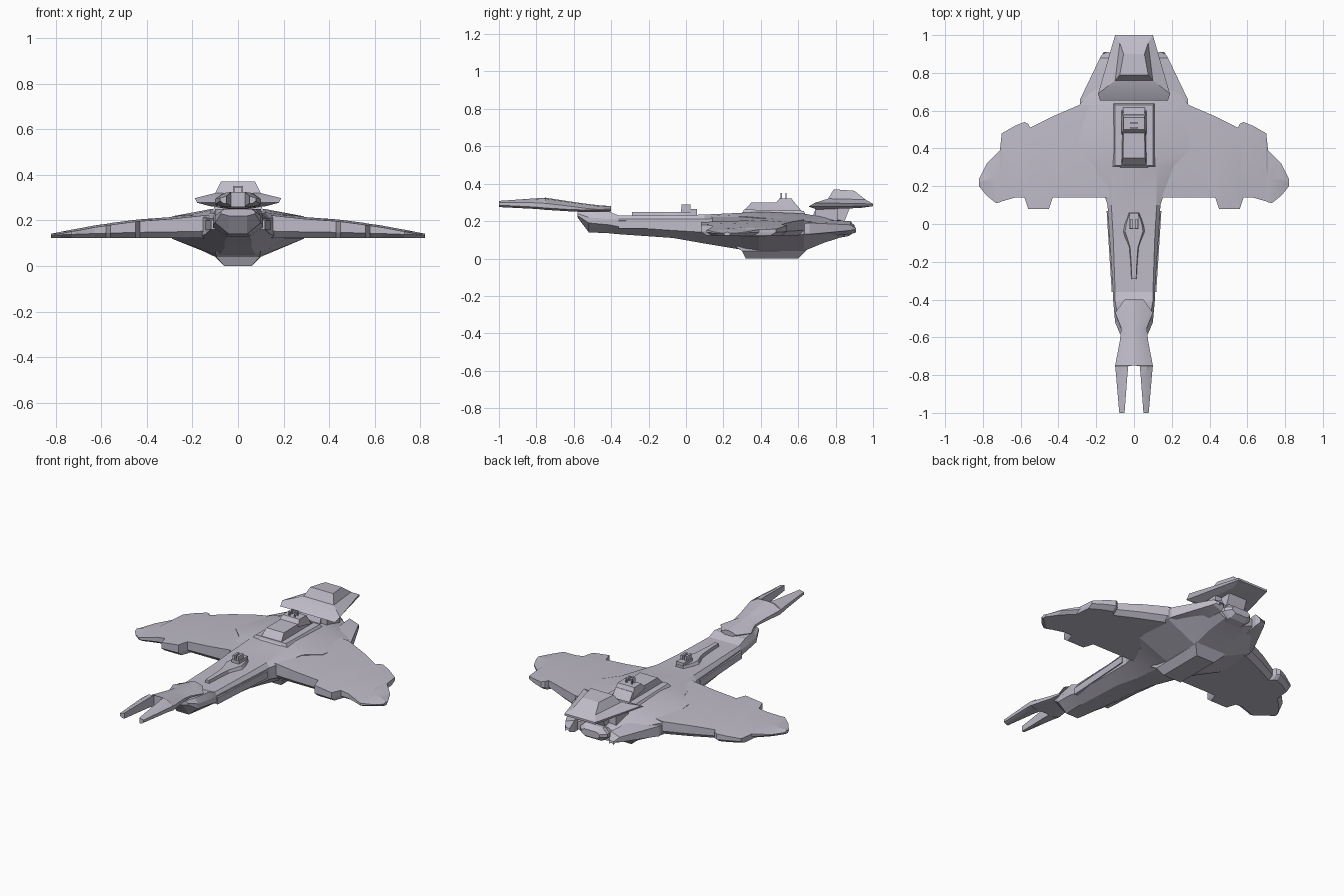
import bpy
import bmesh
from math import radians

default_cube = bpy.data.objects.get("Cube")
if default_cube:
    bpy.data.objects.remove(default_cube, do_unlink=True)

hull_grey = bpy.data.materials.new("lilac_grey")
hull_grey.use_nodes = True
hull_grey.diffuse_color = (0.52, 0.50, 0.58, 1)
hull_grey.node_tree.nodes["Principled BSDF"].inputs["Base Color"].default_value = hull_grey.diffuse_color


def loft(name, rings, mirrored=False, smooth_angle=15):
    """Skin a list of equal-length rings and cap both ends."""
    bm = bmesh.new()
    for side in ((1, -1) if mirrored else (1,)):
        loops = [[bm.verts.new((side * x, y, z)) for x, y, z in ring] for ring in rings]
        count = len(loops[0])
        for first, second in zip(loops, loops[1:]):
            for i in range(count):
                j = (i + 1) % count
                bm.faces.new((first[i], first[j], second[j], second[i]))
        bm.faces.new(loops[0])
        bm.faces.new(loops[-1])
    bmesh.ops.recalc_face_normals(bm, faces=bm.faces)
    mesh = bpy.data.meshes.new(name)
    bm.to_mesh(mesh)
    bm.free()
    mesh.materials.append(hull_grey)
    part = bpy.data.objects.new(name, mesh)
    bpy.context.collection.objects.link(part)
    bpy.ops.object.select_all(action="DESELECT")
    part.select_set(True)
    bpy.context.view_layer.objects.active = part
    bpy.ops.object.shade_smooth_by_angle(angle=radians(smooth_angle))
    return part


def section(y, top_w, top_z, side_w, upper_z, lower_z, base_w, base_z):
    """Eight-sided hull cross-section."""
    right = [(top_w, y, top_z), (side_w, y, upper_z), (side_w, y, lower_z), (base_w, y, base_z)]
    return right + [(-x, y, z) for x, y, z in reversed(right)]


def tier(front_w, back_w, front_y, back_y, front_z, back_z):
    """Horizontal four-sided ring, symmetric about the centre line."""
    return [(-front_w, front_y, front_z), (front_w, front_y, front_z),
            (back_w, back_y, back_z), (-back_w, back_y, back_z)]


def box(name, x, y, z, width, depth, height, mirrored=False):
    rings = []
    for level in (z, z + height):
        rings.append([(x + sx * width / 2, y + sy * depth / 2, level)
                      for sx, sy in ((-1, -1), (1, -1), (1, 1), (-1, 1))])
    return loft(name, rings, mirrored)


# Main hull with long neck
hull_sections = [
    (-.58, .06, .25, .075, .24, .23, .04, .22),
    (-.52, .08, .25, .1, .22, .19, .04, .14),
    (-.41, .1, .25, .11, .21, .18, .05, .135),
    (-.36, .1, .23, .11, .21, .17, .05, .13),
    (-.07, .11, .23, .13, .21, .15, .06, .11),
    (.1, .12, .235, .14, .21, .14, .06, .08),
    (.31, .12, .245, .21, .225, .12, .08, .045),
    (.39, .12, .25, .29, .218, .12, .09, .04),
    (.63, .12, .24, .29, .2, .13, .1, .04),
    (.74, .1, .22, .2, .19, .13, .09, .085),
    (.85, .08, .2, .12, .18, .14, .07, .12),
]
loft("hull", [section(*row) for row in hull_sections], smooth_angle=12)

# Wings: each row is x, front y, back y, top z
wing_rows = [
    (.1, .1, .63, .23), (.15, .14, .63, .23), (.29, .14, .63, .215),
    (.43, .14, .57, .205), (.45, .08, .56, .203), (.55, .08, .51, .19),
    (.56, .08, .53, .188), (.58, .14, .54, .185), (.63, .14, .52, .178),
    (.7, .12, .48, .165), (.71, .115, .39, .163), (.73, .11, .37, .16),
    (.78, .15, .32, .15), (.82, .2, .24, .142),
]


def wing_ring(x, front, back, top):
    inset = min(.03, (back - front) / 4)
    rim = .135 + (top - .14) / 5
    return [(x, front, top - .008), (x, (front + back) / 2, top), (x, back, top - .008),
            (x, back, rim), (x, back - inset, .122), (x, front + inset, .122), (x, front, rim)]


loft("wings", [wing_ring(*row) for row in wing_rows], mirrored=True, smooth_angle=8)

# Belly keel
loft("keel", [tier(.1, .1, .26, .68, .065, .08), tier(.095, .1, .3, .64, .04, .04),
              tier(.06, .06, .32, .6, 0, 0)])

# Aft side nacelles and central engine
nacelle = []
for y, inner, outer, low, high in ((.55, .18, .29, .12, .2), (.66, .15, .285, .11, .21),
                                   (.88, .12, .18, .13, .2), (.91, .13, .16, .14, .16)):
    nacelle.append([(inner, y, low), (outer, y, low + .02), (outer, y, high - .02), (inner, y, high)])
loft("aft_nacelles", nacelle, mirrored=True)
loft("engine", [section(.7, .07, .2, .1, .17, .14, .07, .09),
                section(.87, .06, .2, .09, .17, .15, .05, .12),
                section(.9, .04, .18, .06, .17, .155, .04, .14)])

# Neck side panels
panel = []
for y, outer in ((-.36, .118), (.07, .145)):
    panel.append([(.09, y, .16), (outer, y, .16), (outer, y, .2), (.09, y, .21)])
loft("neck_side_panels", panel, mirrored=True)

# Forked bow: each row is y, inner x, outer x, base z, edge z, crown z
bow_rows = [
    (-.4, 0, .05, .25, .265, .28), (-.47, 0, .1, .25, .262, .285),
    (-.55, 0, .068, .25, .27, .295), (-.62, 0, .075, .252, .28, .305),
    (-.75, 0, .1, .26, .295, .325), (-.751, .03, .1, .26, .295, .325),
    (-.8, .035, .095, .265, .298, .322), (-1, .05, .078, .275, .3, .308),
]
bow = []
for y, inner, outer, base, edge, crown in bow_rows:
    middle = (inner + outer) / 2
    bow.append([(inner, y, base), (middle, y, base), (outer, y, base + .01),
                (outer, y, edge), (middle, y, crown - .005), (inner, y, crown)])
loft("forked_bow", bow, mirrored=True, smooth_angle=25)

# Raised dorsal spine on the neck
spine = []
for y, width in ((-.29, .015), (-.2, .02), (-.12, .028), (-.04, .063), (0, .055), (.06, .03)):
    spine.append([(-width, y, .22), (width, y, .22), (width * .75, y, .248), (-width * .75, y, .248)])
loft("dorsal_spine", spine)
box("turret_base", 0, .015, .24, .05, .085, .025)
box("turret_guns", .013, 0, .26, .014, .05, .03, mirrored=True)

# Midship superstructure
loft("deckhouse", [tier(.09, .12, .29, .65, .235, .21), tier(.068, .06, .305, .63, .25, .24),
                   tier(.058, .055, .35, .58, .3, .3)])
loft("deckhouse_skirt", [tier(.12, .125, .3, .65, .235, .21), tier(.1, .1, .31, .63, .262, .255)])
loft("lookout", [tier(.065, .065, .475, .6, .29, .26), tier(.055, .055, .5, .565, .322, .322)])
for row, y in enumerate((.51, .535)):
    box("antenna_posts_" + str(row), .018, y, .315, .007, .007, .035, mirrored=True)
    box("antenna_bar_" + str(row), 0, y, .344, .043, .007, .007)

# Raised stern bridge on its pylons
loft("stern_bridge", [tier(.12, .08, .7, .93, .262, .27), tier(.18, .1, .655, 1, .278, .28),
                      tier(.19, .1, .69, 1, .298, .292), tier(.1, .075, .76, .96, .32, .315),
                      tier(.075, .055, .79, .9, .37, .362)])
loft("bridge_pylon", [tier(.07, .06, .66, .84, .19, .18), tier(.06, .06, .7, .88, .28, .28)])
box("pylon_blocks", .08, .75, .2, .05, .12, .08, mirrored=True)
